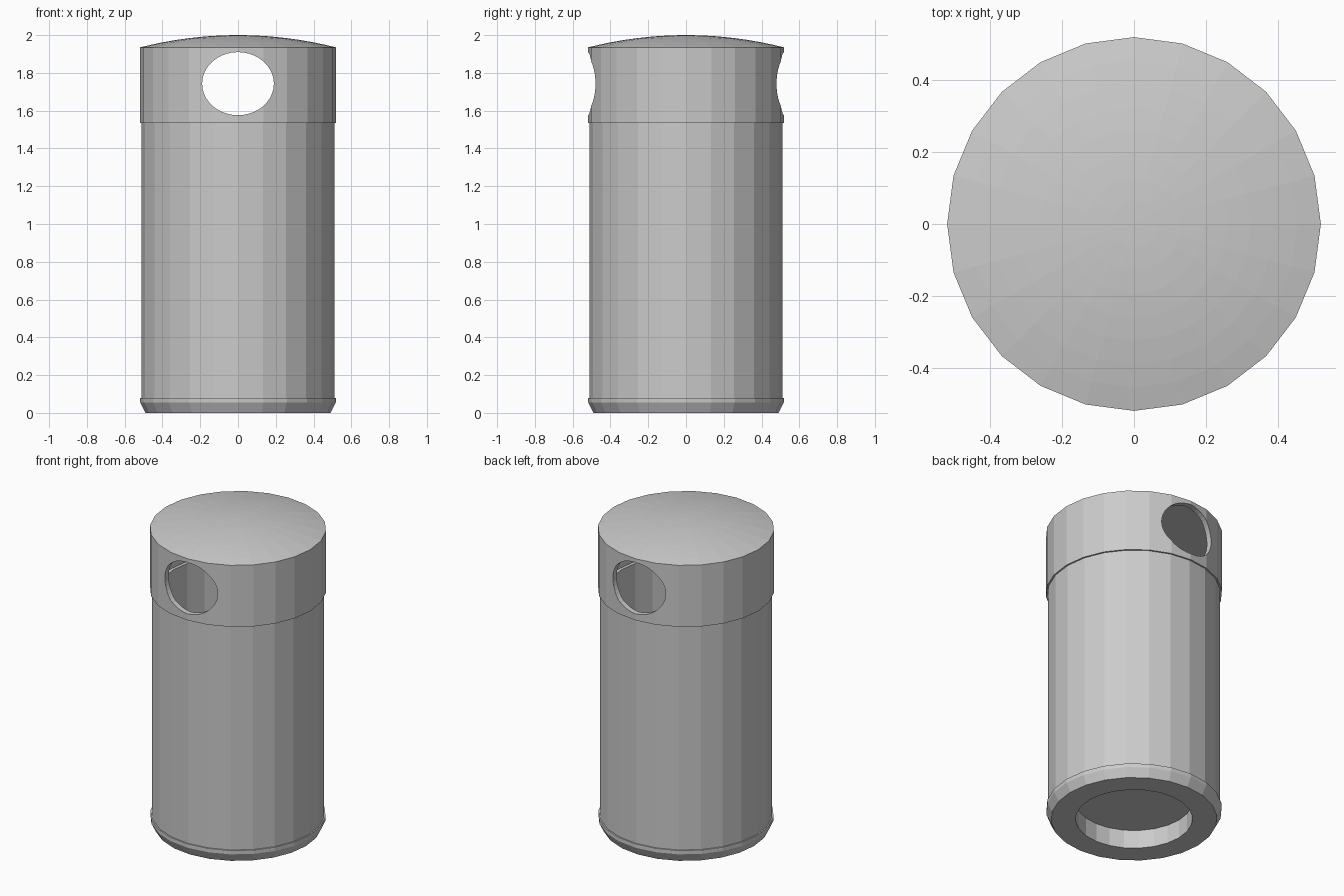
import bpy, bmesh, math
from mathutils import Matrix

cube = bpy.data.objects.get("Cube")
if cube:
    bpy.data.objects.remove(cube, do_unlink=True)

SIDES = 24
RADIUS = 0.52
RIM_Z = 1.935

grey = bpy.data.materials.new("grey_metal")
grey.use_nodes = True
colour = (0.6, 0.6, 0.6, 1)
grey.diffuse_color = colour
grey.node_tree.nodes["Principled BSDF"].inputs["Base Color"].default_value = colour


def add_object(name, bm):
    bmesh.ops.recalc_face_normals(bm, faces=bm.faces)
    mesh = bpy.data.meshes.new(name)
    bm.to_mesh(mesh)
    bm.free()
    mesh.materials.append(grey)
    obj = bpy.data.objects.new(name, mesh)
    bpy.context.collection.objects.link(obj)
    return obj


def lathe(name, profile):
    """Turn a closed (radius, height) outline around the z axis."""
    bm = bmesh.new()
    verts = [bm.verts.new((r, 0, z)) for r, z in profile]
    edges = [bm.edges.new((v, verts[(i + 1) % len(verts)])) for i, v in enumerate(verts)
             if profile[i][0] > 0 or profile[(i + 1) % len(verts)][0] > 0]
    bmesh.ops.spin(bm, geom=verts + edges, cent=(0, 0, 0), axis=(0, 0, 1),
                   angle=math.tau, steps=SIDES)
    bmesh.ops.remove_doubles(bm, verts=bm.verts, dist=0.0001)
    return add_object(name, bm)


# Chamfered foot ring with an open centre
lathe("base_ring", [(0.345, 0), (0.49, 0), (0.518, 0.055), (0.518, 0.08), (0.345, 0.08)])

# Hollow body, its floor raised above the foot ring
lathe("body", [(0, 0.12), (0.345, 0.12), (0.345, 0.07), (0.51, 0.07), (0.51, 1.54),
               (0.465, 1.54), (0.465, 0.15), (0, 0.15)])

# Head collar
head = lathe("head", [(0.485, 1.535), (RADIUS, 1.535), (RADIUS, RIM_Z), (0.485, RIM_Z)])

# Oval openings through the front and back of the head
bm = bmesh.new()
bmesh.ops.create_cone(bm, cap_ends=True, segments=40, radius1=1, radius2=1, depth=2)
bmesh.ops.transform(bm, verts=bm.verts, matrix=(
    Matrix.Translation((0, 0, 1.743)) @ Matrix.Diagonal((0.19, 1, 0.167, 1))
    @ Matrix.Rotation(math.pi / 2, 4, "X")))
cutter = add_object("opening_cutter", bm)
cutter.hide_render = True
cut = head.modifiers.new("openings", "BOOLEAN")
cut.operation = "DIFFERENCE"
cut.solver = "EXACT"
cut.object = cutter
bpy.context.view_layer.objects.active = head
bpy.ops.object.modifier_apply(modifier=cut.name)
bpy.data.objects.remove(cutter, do_unlink=True)

# Shallow domed lid
RINGS = 8
dome = [(RADIUS * i / RINGS, RIM_Z + 0.065 * (1 - (i / RINGS) ** 2))
        for i in range(RINGS, -1, -1)]
lathe("lid", dome + [(0, RIM_Z)])
